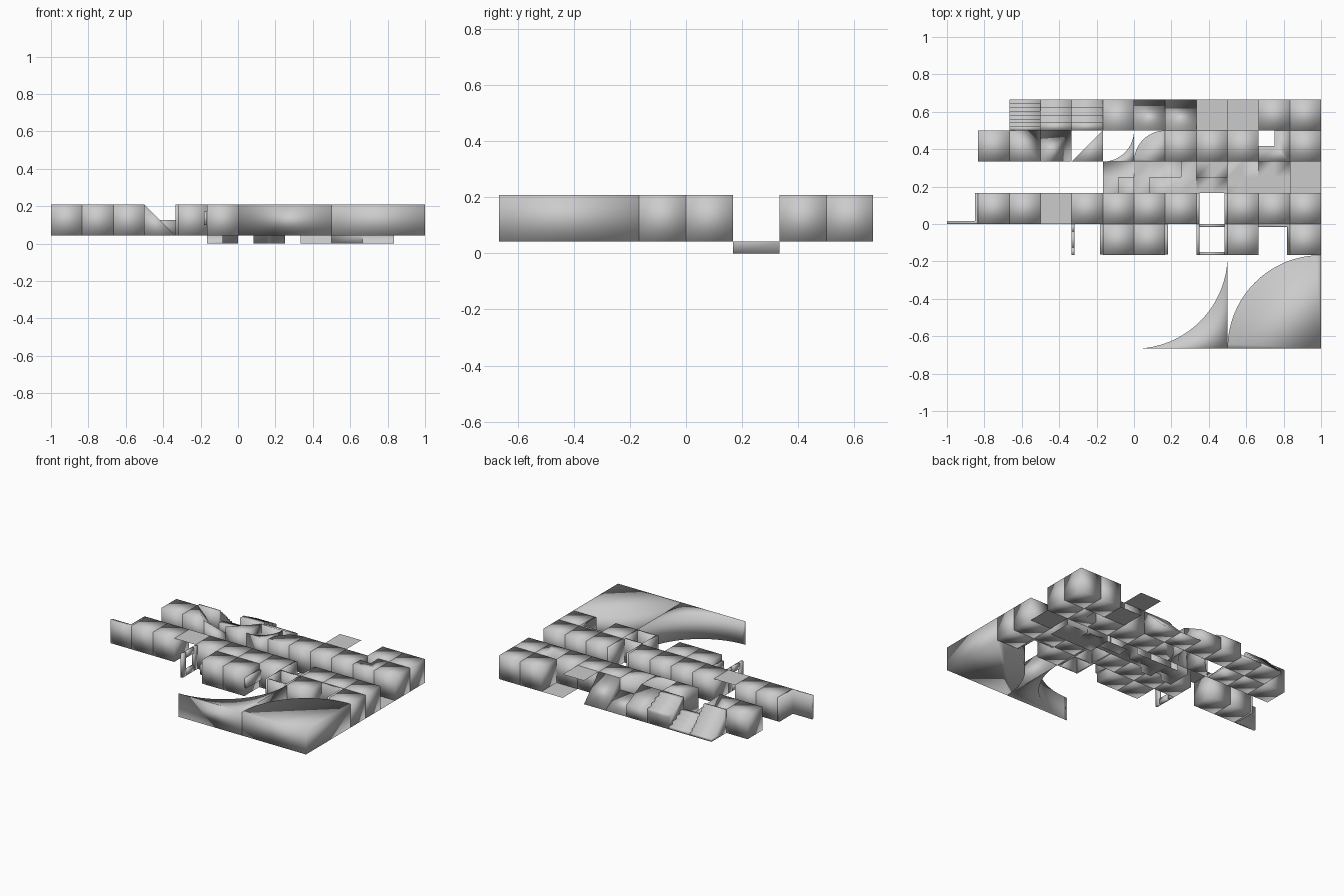
import bpy, bmesh, math

if "Cube" in bpy.data.objects:
    bpy.data.objects.remove(bpy.data.objects["Cube"])

S = 1 / 6          # tile size
Z0 = 0.042         # base height of the wall tiles
Z1 = Z0 + S
T = 0.016          # thin wall thickness
ROW_A, ROW_B, ROW_C, ROW_D, ROW_E = 0.5, S * 2, S, 0.0, -S


def finish(name, bm):
    bmesh.ops.remove_doubles(bm, verts=bm.verts, dist=1e-5)
    bmesh.ops.recalc_face_normals(bm, faces=bm.faces)
    me = bpy.data.meshes.new(name)
    bm.to_mesh(me)
    bm.free()
    for p in me.polygons:
        p.use_smooth = True      # whole kit is softly shaded over its edges
    ob = bpy.data.objects.new(name, me)
    bpy.context.collection.objects.link(ob)
    return ob


def extrude(name, pts, vec):
    bm = bmesh.new()
    a = [bm.verts.new(p) for p in pts]
    b = [bm.verts.new([p[i] + vec[i] for i in range(3)]) for p in pts]
    bm.faces.new(a)
    bm.faces.new(b[::-1])
    n = len(pts)
    for i in range(n):
        bm.faces.new((a[i], a[(i + 1) % n], b[(i + 1) % n], b[i]))
    return finish(name, bm)


def prism(name, pts, z0=Z0, z1=Z1):
    return extrude(name, [(x, y, z0) for x, y in pts], (0, 0, z1 - z0))


def box(name, x0, x1, y0, y1, z0=Z0, z1=Z1):
    return prism(name, [(x0, y0), (x1, y0), (x1, y1), (x0, y1)], z0, z1)


def ramp(name, x, profile):
    # profile: (depth toward back, height) in tile units, runs along the tile width
    return extrude(name, [(x, ROW_A + d * S, Z0 + h * S) for d, h in profile], (S, 0, 0))


def sheet(name, quads):
    bm = bmesh.new()
    for q in quads:
        bm.faces.new([bm.verts.new(p) for p in q])
    return finish(name, bm)


def flat(x0, x1, y0, y1, z):
    return [(x0, y0, z), (x1, y0, z), (x1, y1, z), (x0, y1, z)]


def drop(x0, y0, x1, y1):
    return [(x0, y0, 0), (x1, y1, 0), (x1, y1, Z0), (x0, y0, Z0)]


def arc(cx, cy, r, a0, a1, n):
    return [(cx + r * math.cos(math.radians(a0 + (a1 - a0) * i / n)),
             cy + r * math.sin(math.radians(a0 + (a1 - a0) * i / n))) for i in range(n + 1)]


# full cube tiles: column index counted from x = -1
for y, cols in ((ROW_A, (10, 11)), (ROW_B, (1, 7, 8, 9, 11)),
                (ROW_D, (1, 2, 4, 5, 6, 7, 9, 10, 11)), (ROW_E, (5, 6, 9, 11))):
    for c in cols:
        box("block_tile", -1 + c * S, -1 + (c + 1) * S, y, y + S)

# back row: stairs and slopes
def stairs(n, low, high):
    pts = [(0, 0), (0, high)]
    for i in range(n):
        h = high - (high - low) * i / n
        pts += [((i + 1) / n, h), ((i + 1) / n, high - (high - low) * (i + 1) / n)]
    pts = pts if low > 0 else pts[:-1] + [(1, 0)]
    return pts + [(1, 0)] if low > 0 else pts

ramp("stairs_full", -4 * S, stairs(8, 0, 1))
ramp("stairs_lower", -3 * S, stairs(4, 0, 0.5))
ramp("stairs_upper", -2 * S, stairs(4, 0.5, 1))
ramp("slope_upper", -S, [(0, 0), (0, 1), (1, 0.5), (1, 0)])
ramp("slope_lower", 0, [(0, 0), (0, 0.5), (1, 0)])
ramp("slope_full", S, [(0, 0), (0, 1), (1, 0)])

# single flat sheets
sheet("ceiling_tile", [flat(2 * S, 3 * S, ROW_A, ROW_A + S, Z1)])
sheet("floor_tile", [flat(3 * S, 4 * S, ROW_A, ROW_A + S, Z0)])
sheet("ceiling_tile", [flat(-3 * S, -2 * S, 0, S, Z1)])

# second row: corner slopes, diagonal, curves and notched block
def corner_slope(name, x, heights):
    bm = bmesh.new()
    xy = [(x, ROW_B), (x + S, ROW_B), (x + S, ROW_B + S), (x, ROW_B + S)]
    for (px, py), h in zip(xy, heights):
        bm.verts.new((px, py, Z0))
        if h:
            bm.verts.new((px, py, Z1))
    bmesh.ops.convex_hull(bm, input=bm.verts)
    finish(name, bm)

corner_slope("slope_inner_corner", -4 * S, (1, 1, 0, 1))
corner_slope("slope_outer_corner", -3 * S, (1, 0, 0, 0))
prism("diagonal_block", [(-2 * S, ROW_B), (-S, ROW_B), (-S, ROW_B + S)])
mx, my = 4.5 * S, ROW_B + S / 2
prism("notched_block", [(4 * S, ROW_B), (5 * S, ROW_B), (5 * S, ROW_B + S),
                        (mx, ROW_B + S), (mx, my), (4 * S, my)])
for r, xm, y, n in ((S, 0, ROW_B, 16), (0.5, 0.5, -4 * S, 32)):
    prism("concave_curve", [(xm, y)] + arc(xm - r, y + r, r, 0, -90, n))
    prism("convex_curve", [(xm + r, y)] + arc(xm + r, y, r, 90, 180, n))

# shallow channel row
y0, ym, y1 = S, 1.5 * S, 2 * S
def channel(name, x, high, walls):
    q = []
    for i in range(2):
        for j in range(2):
            q.append(flat(x + i * S / 2, x + (i + 1) * S / 2, y0 + j * S / 2,
                          y0 + (j + 1) * S / 2, Z0 if (i, j) in high else 0))
    sheet(name, q + [drop(*w) for w in walls])

channel("channel_bend", -S, {(1, 0)}, [(-S / 2, y0, -S / 2, ym), (-S / 2, ym, 0, ym), (-S, y1, -S / 2, y1)])
channel("channel_outer_corner", 0, {(1, 0)}, [(S / 2, y0, S / 2, ym), (S / 2, ym, S, ym)])
channel("channel_inner_corner", S, {(0, 0), (1, 0), (1, 1)}, [(S, ym, 1.5 * S, ym), (1.5 * S, ym, 1.5 * S, y1)])
channel("channel_edge", 2 * S, {(0, 0), (1, 0)}, [(2 * S, ym, 3 * S, ym)])
channel("channel_end", 3 * S, set(), [(3 * S, y1, 4 * S, y1), (3 * S, y0, 3 * S, y1)])
channel("channel_pool", 4 * S, set(), [(4 * S, y1, 5 * S, y1)])
sheet("ground_tile", [flat(5 * S, 1, y0, y1, Z0)])

# thin wall tiles
def corner_wall(x, y, front):
    x1, ya, yb = x + S, y, y + S
    if front:
        pts = [(x, ya), (x1, ya), (x1, yb), (x1 - T, yb), (x1 - T, ya + T), (x, ya + T)]
    else:
        pts = [(x, yb), (x1, yb), (x1, ya), (x1 - T, ya), (x1 - T, yb - T), (x, yb - T)]
    prism("corner_wall", pts)

corner_wall(-1, ROW_D, True)
corner_wall(4 * S, ROW_E, False)
for y in (ROW_D, ROW_E):
    for x in (2 * S, 3 * S - T):
        box("side_wall", x, x + T, y, y + S)
for y in (-S, -T):
    box("end_wall", 2 * S + T, 3 * S - T, y, y + T)

# window wall: posts, sill and lintel
x = -2 * S
for y in (-S, -0.04):
    box("window_post", x, x + T, y, y + 0.04)
for z in (Z0, Z1 - 0.04):
    box("window_rail", x, x + T, -S + 0.04, -0.04, z, z + 0.04)
# window ledges on the sides of the front blocks
for x in (-S - T, S):
    box("window_ledge", x, x + T, -S + 0.004, -0.004, 0.10, 0.17)
